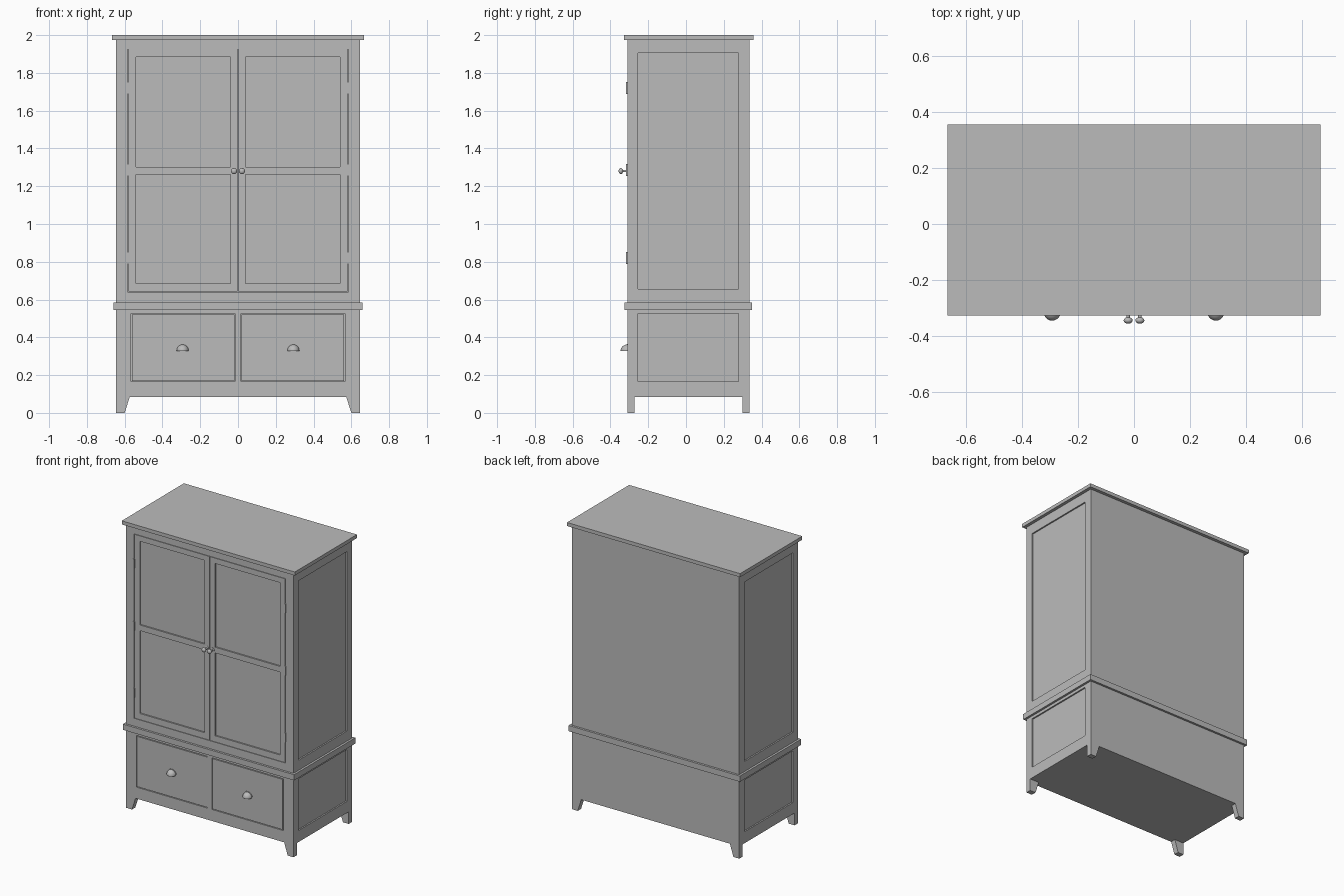
import bpy, bmesh, math
from mathutils import Vector

cube = bpy.data.objects.get("Cube")
if cube:
    bpy.data.objects.remove(cube, do_unlink=True)

paint = bpy.data.materials.new("plain_grey")
paint.use_nodes = True
GREY = (0.5, 0.5, 0.5, 1)
paint.diffuse_color = GREY
paint.node_tree.nodes["Principled BSDF"].inputs["Base Color"].default_value = GREY

HALF_W, FRONT, BACK = 0.645, -0.31, 0.335   # carcass faces
DEPTH = 0.01                                # panel recess
GAP = 0.005                                 # door and drawer clearance
CORE = FRONT + DEPTH


def finish(name, bm, smooth=False):
    bmesh.ops.recalc_face_normals(bm, faces=bm.faces)
    mesh = bpy.data.meshes.new(name)
    bm.to_mesh(mesh)
    bm.free()
    mesh.materials.append(paint)
    obj = bpy.data.objects.new(name, mesh)
    bpy.context.collection.objects.link(obj)
    if smooth:
        bpy.ops.object.select_all(action="DESELECT")
        obj.select_set(True)
        bpy.context.view_layer.objects.active = obj
        bpy.ops.object.shade_smooth_by_angle(angle=math.radians(40))
    return obj


def box(name, x, y, z):
    bm = bmesh.new()
    bmesh.ops.create_cube(bm, size=1)
    for v in bm.verts:
        v.co = [r[0] if c < 0 else r[1] for c, r in zip(v.co, (x, y, z))]
    return finish(name, bm)


def prism(name, outline, y0, y1):
    """Outline in x and z, extruded along y."""
    bm = bmesh.new()
    face = bm.faces.new([bm.verts.new((x, y0, z)) for x, z in outline])
    out = bmesh.ops.extrude_face_region(bm, geom=[face])["geom"]
    for v in out:
        if isinstance(v, bmesh.types.BMVert):
            v.co.y = y1
    return finish(name, bm)


def lattice(name, us, vs, holes, place):
    """Flat grid with open cells, thickened by DEPTH; place maps (u, v, depth)."""
    bm = bmesh.new()
    pts = {(i, j): bm.verts.new((u, v, 0))
           for i, u in enumerate(us) for j, v in enumerate(vs)}
    for i in range(len(us) - 1):
        for j in range(len(vs) - 1):
            if (i, j) not in holes:
                bm.faces.new([pts[i, j], pts[i + 1, j], pts[i + 1, j + 1], pts[i, j + 1]])
    out = bmesh.ops.extrude_face_region(bm, geom=bm.faces[:])["geom"]
    for v in out:
        if isinstance(v, bmesh.types.BMVert):
            v.co.z = DEPTH
    bmesh.ops.dissolve_limit(bm, angle_limit=0.01, verts=bm.verts, edges=bm.edges)
    for v in bm.verts:
        v.co = place(*v.co)
    return finish(name, bm)


def on_front(u, v, d):
    return Vector((u, FRONT + d, v))


def lathe(name, profile, origin, steps=20):
    """Spin (radius, forward) points about the y axis."""
    bm = bmesh.new()
    verts = [bm.verts.new((r, -f, 0)) for r, f in profile]
    edges = [bm.edges.new(pair) for pair in zip(verts, verts[1:])]
    bmesh.ops.spin(bm, geom=verts + edges, axis=(0, 1, 0), cent=(0, 0, 0),
                   angle=math.tau, steps=steps)
    bmesh.ops.remove_doubles(bm, verts=bm.verts, dist=0.0002)
    bmesh.ops.translate(bm, verts=bm.verts, vec=origin)
    return finish(name, bm, True)


# Carcass cores, top board and waist moulding
core_x = (DEPTH - HALF_W, HALF_W - DEPTH)
box("lower_core", core_x, (CORE, BACK), (0.085, 0.55))
box("upper_core", core_x, (CORE, BACK), (0.58, 1.98))
box("top_board", (-0.667, 0.667), (-0.327, 0.357), (1.975, 2))
box("waist_moulding", (-0.66, 0.66), (-0.325, 0.35), (0.545, 0.585))

# Front face frames with door and drawer openings
lattice("upper_face_frame", [-HALF_W, -0.585, 0.585, HALF_W],
        [0.585, 0.64, 1.925, 1.975], {(1, 1)}, on_front)
lattice("lower_face_frame", [-HALF_W, -0.567, -0.017, 0.017, 0.567, HALF_W],
        [0.085, 0.165, 0.525, 0.545], {(1, 1), (3, 1)}, on_front)

for s, side in ((1, "left"), (-1, "right")):
    # Recessed side panels
    def on_side(u, v, d):
        return Vector((s * (HALF_W - d), u, v))
    ys = [CORE, -0.255, 0.278, BACK]
    lattice(side + "_upper_side_frame", ys, [0.585, 0.655, 1.905, 1.975], {(1, 1)}, on_side)
    lattice(side + "_lower_side_frame", ys, [0.085, 0.165, 0.525, 0.545], {(1, 1)}, on_side)

    # Door with two panels and a middle rail
    def on_half(u, v, d):
        return Vector((s * u, FRONT + d, v))
    lattice(side + "_door", [0.0015, 0.04, 0.54, 0.585 - GAP],
            [0.64 + GAP / 2, 0.685, 1.262, 1.302, 1.885, 1.925 - GAP / 2],
            {(1, 1), (1, 3)}, on_half)

    # Drawer front
    lattice(side + "_drawer", [0.017 + GAP / 2, 0.567 - GAP],
            [0.165 + GAP, 0.525 - GAP], set(), on_half)

    # Legs, tapered on the inner edge
    for end, y0, y1 in (("front", FRONT, -0.273), ("back", 0.298, BACK)):
        prism(f"{side}_{end}_leg",
              [(s * HALF_W, 0), (s * 0.6, 0), (s * 0.573, 0.085), (s * HALF_W, 0.085)], y0, y1)

    # Hinges
    for n, z in enumerate((0.82, 1.285, 1.72)):
        box(f"{side}_hinge_{n + 1}", sorted((s * 0.578, s * 0.588)),
            (-0.317, FRONT + 0.005), (z - 0.032, z + 0.032))

    # Door knob: foot, stem and rounded head
    head = [(0.016 * math.sin(a), 0.035 - 0.012 * math.cos(a))
            for a in (math.pi * k / 10 for k in range(3, 11))]
    lathe(side + "_knob", [(0, 0), (0.014, 0), (0.014, 0.003), (0.006, 0.006), (0.006, 0.024)] + head,
          (s * 0.021, FRONT, 1.28))

    # Cup pull: quarter dome shell on a half-round back plate
    bm = bmesh.new()
    bmesh.ops.create_uvsphere(bm, u_segments=24, v_segments=16, radius=1)
    for normal in ((0, 1, 0), (0, 0, -1)):
        bmesh.ops.bisect_plane(bm, geom=bm.verts[:] + bm.edges[:] + bm.faces[:],
                               plane_co=(0, 0, 0), plane_no=normal, clear_outer=True)
    for v in bm.verts:
        v.co = (s * 0.293 + v.co.x * 0.032, FRONT + v.co.y * 0.036, 0.33 + v.co.z * 0.032)
    cup = finish(side + "_cup_pull", bm, True)
    shell = cup.modifiers.new("shell", "SOLIDIFY")
    shell.thickness = 0.003
    arc = [(s * 0.293 + 0.037 * math.cos(a), 0.328 + 0.037 * math.sin(a))
           for a in (math.pi * k / 16 for k in range(17))]
    prism(side + "_cup_plate", arc, FRONT - 0.003, FRONT + 0.003)
